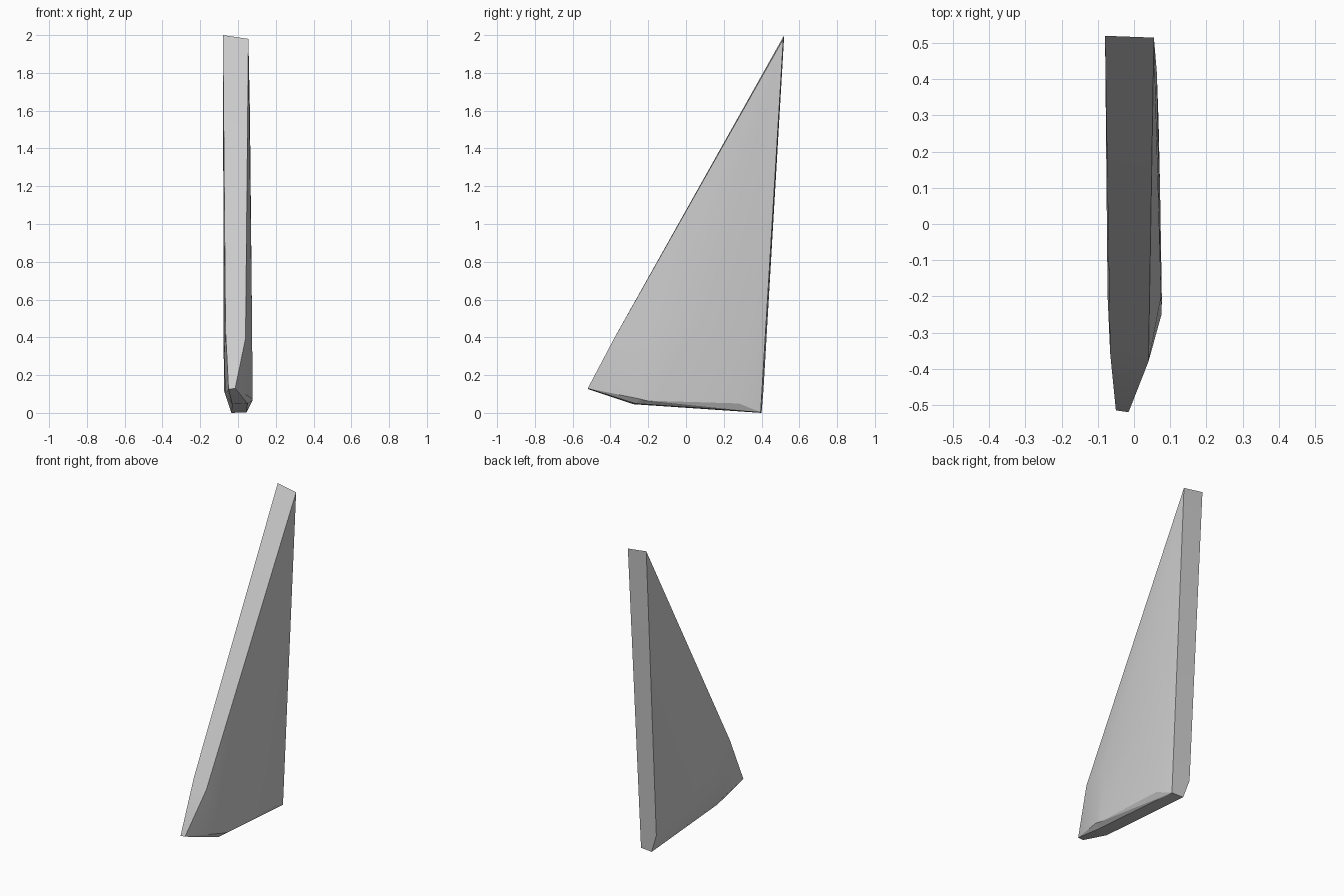
import bpy, bmesh, math

if "Cube" in bpy.data.objects:
    bpy.data.objects.remove(bpy.data.objects["Cube"])

# Stone shard: a thin faceted blade, formed as the hull of its chipped corners
corners = [
    # peak edge
    (-0.08, 0.52, 2.0), (0.055, 0.515, 1.98),
    # front tip and the chamfers above it
    (-0.05, -0.515, 0.125), (-0.015, -0.52, 0.13),
    (-0.066, -0.355, 0.44), (0.04, -0.38, 0.395),
    # belly of the right side
    (0.076, -0.25, 0.075), (0.077, -0.21, 0.065), (0.075, -0.2, 0.4),
    (0.072, 0.1, 0.5), (0.068, 0.28, 0.05), (0.063, 0.42, 1.60),
    # left side
    (-0.073, -0.2, 0.3), (-0.068, -0.27, 0.1), (-0.075, 0.41, 0.12),
    # underside
    (-0.03, -0.28, 0.046), (0.05, -0.27, 0.05),
    (-0.035, 0.4, 0.0), (0.045, 0.395, 0.003),
]
bm = bmesh.new()
for c in corners:
    bm.verts.new(c)
res = bmesh.ops.convex_hull(bm, input=bm.verts)
loose = [v for v in bm.verts if not v.link_faces]
bmesh.ops.delete(bm, geom=loose, context='VERTS')
bmesh.ops.recalc_face_normals(bm, faces=bm.faces)

mesh = bpy.data.meshes.new("stone_shard")
bm.to_mesh(mesh)
bm.free()
shard = bpy.data.objects.new("stone_shard", mesh)
bpy.context.collection.objects.link(shard)

# Plain grey
grey = bpy.data.materials.new("stone_grey")
grey.diffuse_color = (0.6, 0.6, 0.6, 1)
grey.use_nodes = True
grey.node_tree.nodes["Principled BSDF"].inputs["Base Color"].default_value = grey.diffuse_color
mesh.materials.append(grey)

# Soft broad sides, sharp rims
bpy.context.view_layer.objects.active = shard
shard.select_set(True)
bpy.ops.object.shade_smooth_by_angle(angle=math.radians(20))
